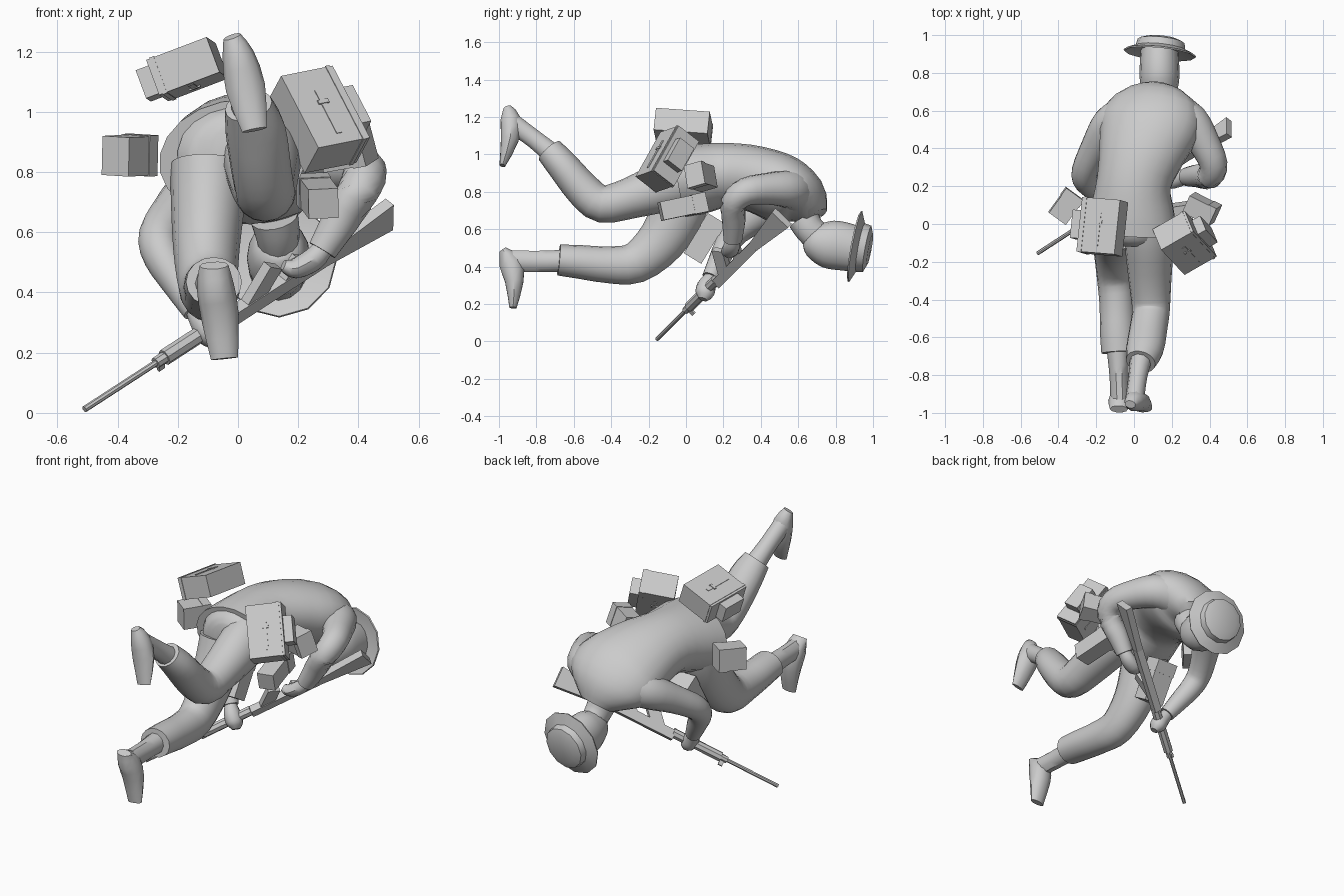
import bpy, bmesh, math
from mathutils import Vector, Matrix

if "Cube" in bpy.data.objects:
    bpy.data.objects.remove(bpy.data.objects["Cube"])

grey = bpy.data.materials.new("plain_grey")
grey.diffuse_color = (0.6, 0.6, 0.6, 1)
grey.use_nodes = True
grey.node_tree.nodes["Principled BSDF"].inputs["Base Color"].default_value = grey.diffuse_color


def finish(name, bm, smooth=True):
    bmesh.ops.recalc_face_normals(bm, faces=bm.faces)
    me = bpy.data.meshes.new(name)
    bm.to_mesh(me)
    bm.free()
    me.materials.append(grey)
    ob = bpy.data.objects.new(name, me)
    bpy.context.collection.objects.link(ob)
    if smooth:
        bpy.ops.object.select_all(action='DESELECT')
        ob.select_set(True)
        bpy.context.view_layer.objects.active = ob
        bpy.ops.object.shade_smooth_by_angle(angle=math.radians(40))
    return ob


def catmull(a, b, c, d, t):
    return 0.5 * (2 * b + (c - a) * t + (2 * a - 5 * b + 4 * c - d) * t * t
                  + (3 * b - a - 3 * c + d) * t ** 3)


def limb(name, stations, sides=16, steps=3, side=(1, 0, 0)):
    """Loft ellipses; each station is x, y, z, radius across, radius deep."""
    raw = [list(s) for s in stations]
    pts = []
    for i in range(len(raw) - 1):
        q = [raw[max(i - 1, 0)], raw[i], raw[i + 1], raw[min(i + 2, len(raw) - 1)]]
        for k in range(steps):
            pts.append([catmull(*v, k / steps) for v in zip(*q)])
    pts.append(raw[-1])
    bm = bmesh.new()
    rings = []
    for i, p in enumerate(pts):
        t = Vector(pts[min(i + 1, len(pts) - 1)][:3]) - Vector(pts[max(i - 1, 0)][:3])
        t.normalize()
        u = Vector(side)
        u = (u - t * u.dot(t)).normalized()
        v = t.cross(u)
        ring = []
        for k in range(sides):
            a = 2 * math.pi * k / sides
            ring.append(bm.verts.new(Vector(p[:3]) + u * p[3] * math.cos(a) + v * p[4] * math.sin(a)))
        rings.append(ring)
    for r, s in zip(rings, rings[1:]):
        for k in range(sides):
            n = (k + 1) % sides
            bm.faces.new((r[k], r[n], s[n], s[k]))
    bm.faces.new(rings[0])
    bm.faces.new(rings[-1])
    return finish(name, bm)


def frame(c, a, b):
    """Matrix at c with first axis along a and second axis near b."""
    a = Vector(a).normalized()
    b = Vector(b)
    b = (b - a * b.dot(a)).normalized()
    m = Matrix((a, b, a.cross(b))).transposed().to_4x4()
    m.translation = c
    return m


def box(name, m, size, at=(0, 0, 0), taper=1.0):
    """Box in frame m; taper scales the far end of the first axis."""
    bm = bmesh.new()
    bmesh.ops.create_cube(bm, size=1)
    for v in bm.verts:
        k = taper if v.co.x > 0 else 1
        v.co = m @ (Vector((v.co.x * size[0], v.co.y * size[1] * k, v.co.z * size[2])) + Vector(at))
    return finish(name, bm, False)


# Jacket (rolled a little to the left), trouser seat, neck and head
limb("jacket", [(-.015, -.035, .85, .25, .19), (-.01, .08, .87, .225, .185), (0, .22, .89, .2, .17),
                (.04, .38, .865, .235, .175), (.085, .53, .805, .275, .18),
                (.1, .63, .75, .235, .14), (.12, .69, .665, .1, .075)], 20, side=(1, 0, .22))
limb("trouser_seat", [(.0, -.12, .86, .09, .1), (.0, -.09, .86, .16, .14),
                      (-.005, -.03, .86, .2, .17)], 20, side=(1, 0, .22))
limb("neck", [(.12, .63, .65, .08, .085), (.13, .66, .6, .075, .08), (.135, .71, .55, .065, .08)])
limb("head", [(.135, .64, .55, .04, .04), (.135, .67, .54, .08, .085), (.135, .75, .52, .103, .125),
              (.135, .83, .51, .105, .13), (.135, .92, .49, .1, .12)])

# Brimmed hat on the crown of the head
hat = Vector((.1, .975, -.18)).normalized()
fr = frame((.138, .915, .505), hat, (1, 0, 0))
bm = bmesh.new()
rings = []
for h, r in [(.002, .125), (-.016, .19), (-.008, .193), (.018, .132), (.055, .125), (.07, .085)]:
    rings.append([bm.verts.new(fr @ Vector((h, r * math.cos(k * math.pi / 6), r * math.sin(k * math.pi / 6))))
                  for k in range(12)])
for r, s in zip(rings, rings[1:]):
    for k in range(12):
        bm.faces.new((r[k], r[(k + 1) % 12], s[(k + 1) % 12], s[k]))
bm.faces.new(rings[0])
bm.faces.new(rings[-1])
finish("brimmed_hat", bm)

# Legs: trousers, ankles and shoes
limb("right_trouser", [(.075, .0, .87, .125, .145), (.08, -.1, .835, .13, .14), (.085, -.3, .765, .113, .11),
                       (.09, -.45, .735, .1, .1), (.077, -.55, .81, .1, .095), (.058, -.66, .94, .1, .085),
                       (.035, -.73, 1.02, .08, .075)])
limb("right_ankle", [(.04, -.7, .99, .06, .06), (.02, -.81, 1.08, .05, .052), (.005, -.92, 1.16, .05, .055)], 10)
limb("right_shoe", [(-.02, -.955, 1.25, .03, .022), (.0, -.938, 1.19, .053, .055),
                    (.025, -.942, 1.08, .066, .05), (.055, -.982, .94, .042, .016)], 10, 2)
limb("left_trouser", [(-.095, .0, .82, .13, .145), (-.1, -.04, .7, .123, .145), (-.105, -.13, .54, .11, .13),
                      (-.1, -.27, .42, .098, .11), (-.09, -.42, .41, .093, .098), (-.085, -.57, .425, .095, .09),
                      (-.08, -.68, .435, .093, .083)])
limb("left_ankle", [(-.085, -.66, .43, .06, .062), (-.08, -.8, .427, .05, .06), (-.075, -.93, .43, .05, .06)], 10)
limb("left_shoe", [(-.08, -.98, .49, .048, .022), (-.075, -.938, .42, .062, .065),
                   (-.06, -.918, .32, .063, .052), (-.045, -.925, .18, .045, .02)], 10, 2)

# Arms and hands
limb("right_sleeve", [(.22, .58, .805, .11, .11), (.3, .54, .815, .1, .1), (.37, .43, .815, .085, .085),
                      (.42, .32, .8, .075, .075), (.4, .255, .74, .07, .07), (.34, .255, .64, .062, .062),
                      (.28, .25, .54, .05, .05)], side=(.3, 0, 1))
limb("right_hand", [(.285, .25, .55, .035, .035), (.25, .245, .51, .045, .04),
                    (.19, .23, .48, .045, .035), (.15, .22, .49, .025, .02)], 10, side=(0, 1, 0))
limb("left_sleeve", [(-.06, .56, .77, .11, .11), (-.13, .52, .74, .1, .1), (-.205, .4, .67, .08, .08),
                     (-.26, .28, .59, .07, .07), (-.25, .22, .52, .065, .065), (-.19, .17, .42, .055, .055),
                     (-.14, .13, .34, .045, .045)], side=(.3, 0, 1))
limb("left_hand", [(-.14, .13, .34, .035, .035), (-.115, .11, .3, .05, .045),
                   (-.09, .1, .255, .05, .045), (-.075, .09, .225, .025, .02)], 10, side=(0, 1, 0))

# Rifle, measured from the muzzle along its length
g = Vector((.74, .48, .48)).normalized()
m0 = Vector((-.51, -.155, .012))
h = Vector((0, .73, -.68))
gun = frame(m0, g, h)
for name, s, e, r in [("barrel", 0, .42, .011), ("gas_collar", .32, .37, .02), ("handguard", .36, .66, .028)]:
    limb(name, [(*(m0 + g * s), r, r), (*(m0 + g * e), r, r)], 8, 1, h)
box("front_sight", gun, (.025, .04, .012), (.345, .025, 0))
box("receiver", gun, (.42, .055, .042), (.86, .014, 0))
slant = (g * .9 - h).normalized()
box("magazine", frame(m0 + g * .755 + slant * .065, slant, h), (.15, .07, .035))
box("pistol_grip", frame(m0 + g * .91 + slant * .04, slant, h), (.09, .045, .035))
box("stock", gun, (.33, .05, .04), (1.21, .014, 0), 2.4)

# Two large packs with lid, strap, buckle and side pocket
right_pack = frame((.268, -.1, .975), (.41, -.44, -.79), (.82, .53, .24))
left_pack = frame((-.168, -.015, 1.142), (-.03, -.28, .02), (.22, -.03, .085))
for name, m, size, out in [("right_pack", right_pack, (.3, .2, .145), 1),
                           ("left_pack", left_pack, (.29, .215, .125), -1)]:
    box(name, m, size)
    box(name + "_lid", m, (size[0] + .006, .015, size[2] + .006), (0, out * (size[1] / 2 - .02), 0))
    box(name + "_pocket", m, (.15, .05, .1), (0, out * (size[1] / 2 + .025), 0))
    for s in (-1, 1):
        box(name + "_strap", m, (size[0] * .6, .02, .006), (.02, 0, s * size[2] / 2))
        box(name + "_buckle", m, (.015, .04, .012), (-.02, 0, s * size[2] / 2))

# Small pouches around the waist
for name, c, a, b, size in [
        ("left_pouch", (-.36, .095, .855), (.59, .81, .03), (-.8, .58, .05), (.16, .11, .13)),
        ("right_pouch", (.36, .08, .88), (.85, -.43, .15), (.4, .85, .25), (.16, .1, .12)),
        ("right_hip_pouch", (.265, -.015, .72), (-.15, .96, .2), (1, .15, .05), (.25, .1, .1)),
        ("chest_pouch", (-.08, .1, .55), (0, .52, .85), (1, 0, 0), (.25, .13, .11))]:
    m = frame(c, a, b)
    box(name, m, size)
    box(name + "_flap", m, (size[0] * .3, size[1] + .006, size[2] + .006), (size[0] * .35, 0, 0))
